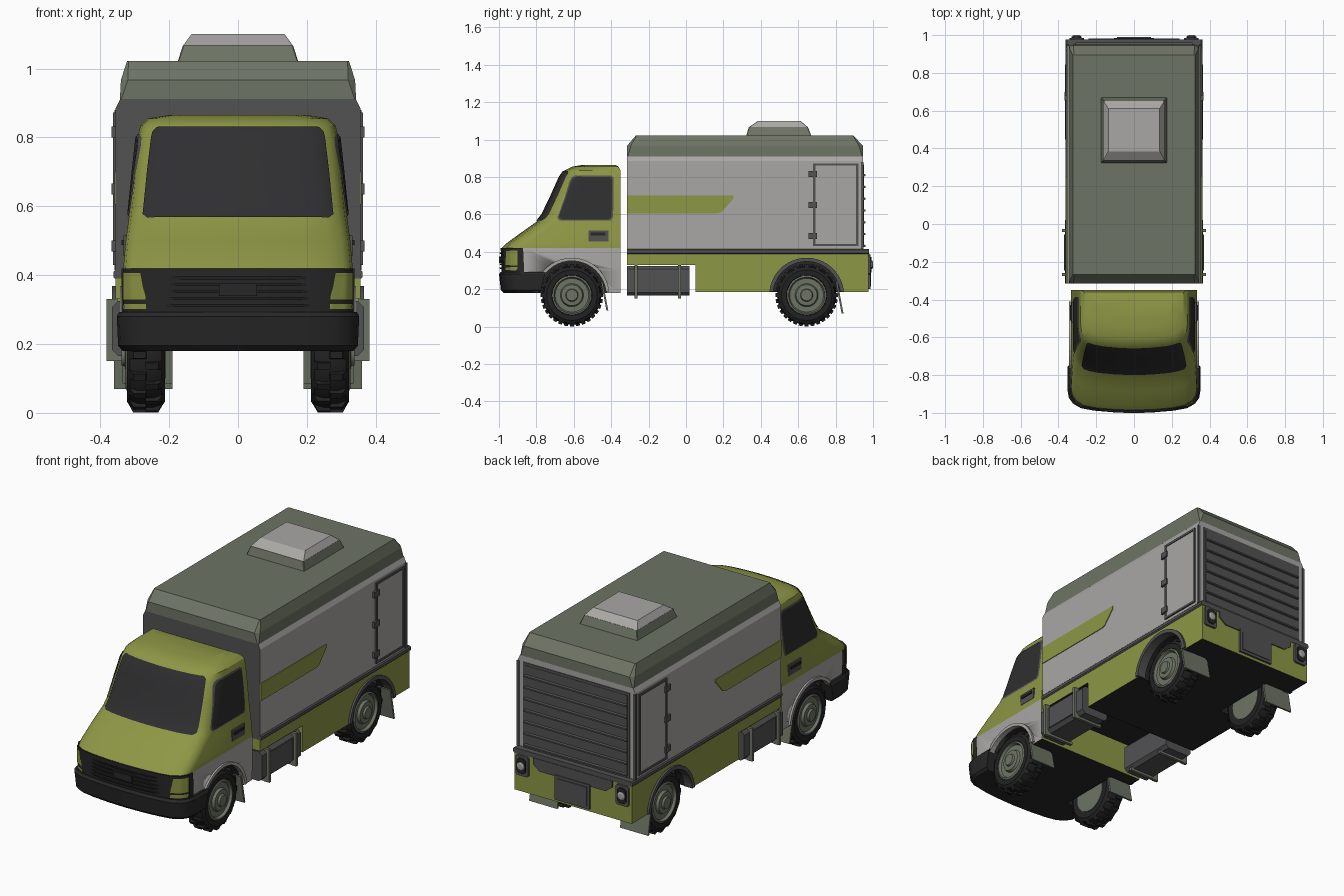
import bpy, bmesh, math
from mathutils import Vector
from mathutils.bvhtree import BVHTree

if "Cube" in bpy.data.objects:
    bpy.data.objects.remove(bpy.data.objects["Cube"])


def material(name, r, g, b):
    m = bpy.data.materials.new(name)
    m.diffuse_color = (r, g, b, 1)
    m.use_nodes = True
    m.node_tree.nodes["Principled BSDF"].inputs["Base Color"].default_value = m.diffuse_color
    return m


OLIVE = material("olive_paint", .27, .31, .06)
LIGHT = material("light_grey", .40, .39, .375)
SAGE = material("sage_grey", .155, .175, .13)
DARK = material("dark_grey", .085, .085, .088)
BLACK = material("black_plastic", .02, .02, .02)
GLASS = material("dark_glass", .028, .028, .03)
TYRE = material("tyre_rubber", .016, .016, .016)


def skin(name, rings, mat, smooth=None):
    """Join equal rings of points into a closed, capped solid."""
    bm = bmesh.new()
    vr = [[bm.verts.new(p) for p in ring] for ring in rings]
    n = len(vr[0])
    for a, b in zip(vr, vr[1:]):
        for i in range(n):
            j = (i + 1) % n
            bm.faces.new((a[i], a[j], b[j], b[i]))
    bm.faces.new(vr[0])
    bm.faces.new(vr[-1])
    bmesh.ops.recalc_face_normals(bm, faces=bm.faces)
    return finish(name, bm, mat, smooth)


def finish(name, bm, mat, smooth=None):
    me = bpy.data.meshes.new(name)
    bm.to_mesh(me)
    bm.free()
    me.materials.append(mat)
    ob = bpy.data.objects.new(name, me)
    bpy.context.collection.objects.link(ob)
    if smooth:
        activate(ob)
        bpy.ops.object.shade_smooth_by_angle(angle=math.radians(smooth))
    return ob


def activate(ob):
    bpy.ops.object.select_all(action='DESELECT')
    ob.select_set(True)
    bpy.context.view_layer.objects.active = ob


def prism(name, pts, axis, a, b, mat):
    """Extrude a profile along x (pts are y,z) or along y (pts are x,z)."""
    f = (lambda t, p: (t, p[0], p[1])) if axis == 'x' else (lambda t, p: (p[0], t, p[1]))
    return skin(name, [[f(t, p) for p in pts] for t in (a, b)], mat)


def box(name, x, y, z, mat, c=0):
    """Box from ranges, with optional chamfered edges along y."""
    (x0, x1), (y0, y1), (z0, z1) = sorted(x), y, z
    pts = [(x0, z0), (x1, z0), (x1, z1), (x0, z1)]
    if c:
        pts = [(x0 + c, z0), (x1 - c, z0), (x1, z0 + c), (x1, z1 - c),
               (x1 - c, z1), (x0 + c, z1), (x0, z1 - c), (x0, z0 + c)]
    return prism(name, pts, 'y', y0, y1, mat)


def frustum(name, levels, mat):
    """Stack of chamfered rectangles (z, half width, y0, y1, corner)."""
    rings = []
    for z, w, a, b, c in levels:
        rings.append([(w - c, a, z), (w, a + c, z), (w, b - c, z), (w - c, b, z),
                      (c - w, b, z), (-w, b - c, z), (-w, a + c, z), (c - w, a, z)])
    return skin(name, rings, mat)


NOSE = [(0, 0), (.3, .003), (.6, .012), (.8, .025), (.92, .05), (.98, .08), (1, .12)]


def nose_loft(name, slices, mat, bow=1, smooth=30):
    """Horizontal slices (z, front y, half width, rear y) with a rounded front."""
    rings = []
    for z, yf, w, yr in slices:
        half = [(u * w, yf + d * bow, z) for u, d in NOSE] + [(w, yr, z)]
        rings.append([(-x, y, z) for x, y, z in half[:0:-1]] + half)
    return skin(name, rings, mat, smooth)


def lathe(name, profile, s, y, z, mat, n=32):
    """Spin (radius, x) points around a wheel axle."""
    return skin(name, [[(s * x, y + r * math.cos(2 * math.pi * i / n), z + r * math.sin(2 * math.pi * i / n))
                        for i in range(n)] for r, x in profile], mat, 30)


def decal(name, target, rows, axis, s, mat, n=24, off=.005):
    """Thin panel from rows (z, u0, u1), laid on the target's surface."""
    src = bmesh.new()
    src.from_mesh(target.data)
    tree = BVHTree.FromBMesh(src)
    d = Vector((-s, 0, 0)) if axis == 'x' else Vector((0, 1, 0))
    bm, grid = bmesh.new(), []
    for z, a, b in rows:
        line = []
        for i in range(n + 1):
            u = a + (b - a) * i / n
            o = Vector((2 * s, u, z)) if axis == 'x' else Vector((u, -2, z))
            hit, nor, _, _ = tree.ray_cast(o, d)
            line.append(bm.verts.new(hit + nor * off))
        grid.append(line)
    for p, q in zip(grid, grid[1:]):
        for i in range(n):
            f = bm.faces.new((p[i], p[i + 1], q[i + 1], q[i]))
            f.normal_update()
            if f.normal.dot(d) > 0:
                f.normal_flip()
    src.free()
    return finish(name, bm, mat, 30)


WHEEL_Y, WHEEL_Z = (-.61, .645), .168


def cut_wells(ob, y):
    for s in (-1, 1):
        cutter = lathe("well_cutter", [(.187, .2), (.187, .6)], s, y, WHEEL_Z, BLACK, 40)
        m = ob.modifiers.new("well", 'BOOLEAN')
        m.operation, m.object, m.solver = 'DIFFERENCE', cutter, 'EXACT'
        activate(ob)
        bpy.ops.object.modifier_apply(modifier="well")
        bpy.data.objects.remove(cutter)


def paint(ob, mats, rule):
    ob.data.materials.clear()
    for m in mats:
        ob.data.materials.append(m)
    for p in ob.data.polygons:
        p.material_index = rule(p.center, p.normal)


def in_well(c, n, y):
    r = math.hypot(c.y - y, c.z - WHEEL_Z)
    return n.z < -.5 or (r < .19 and c.z < .37 and (abs(n.x) < .5 or abs(c.x) < .25))


# Cab shell
cab = nose_loft("cab", [
    (.18, -.965, .33, -.35), (.30, -.975, .333, -.35), (.42, -.985, .333, -.35), (.445, -.96, .331, -.35),
    (.50, -.885, .326, -.35), (.56, -.80, .318, -.35), (.60, -.768, .313, -.35), (.70, -.72, .303, -.35),
    (.80, -.675, .292, -.35), (.835, -.65, .283, -.35), (.855, -.61, .262, -.36), (.865, -.55, .20, -.38)], OLIVE)
cut_wells(cab, WHEEL_Y[0])
paint(cab, (OLIVE, LIGHT, BLACK), lambda c, n: 2 if c.z < .4 and in_well(c, n, WHEEL_Y[0])
      else 1 if c.z < .42 and n.y < .5 else 0)

# Windows
decal("windshield", cab, [(z, -w, w) for z, w in (
    (.565, .262), (.575, .275), (.60, .272), (.65, .267), (.70, .262), (.75, .256),
    (.80, .25), (.815, .246), (.828, .232))], 'y', 1, GLASS)
SIDE = [(.572, -.665, -.412), (.585, -.68, -.40), (.64, -.66, -.396), (.70, -.638, -.395),
        (.77, -.613, -.395), (.79, -.602, -.397), (.80, -.582, -.41)]
for s in (-1, 1):
    decal("side_window_seal", cab, [(z + (.008 if z > .7 else -.006), a - .008, b + .008) for z, a, b in SIDE],
          'x', s, DARK, off=.003)
    decal("side_window", cab, SIDE, 'x', s, GLASS, off=.006)
    box("door_handle_cup", (s * .31, s * .332), (-.522, -.415), (.455, .515), DARK)
    box("door_handle", (s * .32, s * .338), (-.51, -.43), (.488, .502), BLACK)

# Bumper, grille and headlights
nose_loft("front_bumper", [(.18, -.975, .335, -.78), (.195, -.99, .348, -.775),
                           (.28, -1.0, .352, -.755), (.293, -.99, .345, -.75)], BLACK)
grille = nose_loft("grille", [(.29, -.985, .338, -.90), (.42, -.991, .338, -.90)], BLACK)
for i in range(5):
    z = .308 + i * .02
    nose_loft("grille_slat", [(z, -.995, .225, -.93), (z + .008, -.997, .225, -.93)], BLACK, .45)
box("grille_plate", (-.055, .055), (-1.0, -.97), (.34, .375), BLACK)
for s in (-1, 1):
    decal("headlight", grille, [(.328, s * .265, s * .334), (.365, s * .272, s * .334),
                                (.408, s * .28, s * .334)], 'y', 1, OLIVE, 14)
    decal("indicator", grille, [(.30, s * .265, s * .33), (.318, s * .265, s * .333)], 'y', 1, OLIVE, 14)

# Cargo box and roof
cargo = prism("cargo_box", [(-.355, .40), (.355, .40), (.355, .885), (.342, .912), (-.342, .912), (-.355, .885)],
              'y', -.315, .945, LIGHT)
paint(cargo, (LIGHT, DARK), lambda c, n: 1 if n.y < -.5 else 0)
frustum("cargo_roof", [(.91, .343, -.315, .945, .004), (.967, .340, -.315, .945, .02),
                       (1.022, .322, -.268, .895, .004)], SAGE)
frustum("roof_hatch_base", [(1.02, .175, .322, .67, .003), (1.067, .160, .336, .652, .003)], SAGE)
frustum("roof_hatch_lid", [(1.066, .160, .336, .652, .003), (1.10, .135, .385, .612, .003)], LIGHT)

# Lower skirt with wheel wells, and rail
skirt = prism("skirt", [(-.315, .39), (-.315, .33), (.05, .33), (.05, .185), (.975, .185), (.975, .39)],
              'x', -.355, .355, OLIVE)
cut_wells(skirt, WHEEL_Y[1])
paint(skirt, (OLIVE, BLACK), lambda c, n: 1 if in_well(c, n, WHEEL_Y[1]) else 0)
box("lower_rail", (-.362, .362), (-.315, .978), (.388, .415), DARK, .006)

# Rear shutter with overlapping slats
box("shutter_frame", (-.322, .322), (.94, .949), (.415, .88), DARK)
N, Z0, H = 7, .425, .063
slats = [(.94, Z0)]
for i in range(N):
    z = Z0 + i * H
    slats += [(.960, z + .002), (.960, z + .010), (.951, z + .014), (.951, z + H)]
prism("rear_shutter", slats + [(.94, Z0 + N * H)], 'x', -.31, .31, DARK)

# Rear panel, step and tail lights
prism("rear_panel", [(-.24, .39), (-.24, .355), (-.20, .325), (.20, .325), (.24, .355), (.24, .39)],
      'y', .97, .981, DARK)
box("rear_step", (-.105, .105), (.96, .986), (.20, .335), DARK)
box("rear_step_plate", (-.09, .09), (.98, .99), (.215, .32), DARK)

for s in (-1, 1):
    box("tail_light_housing", (s * .265, s * .342), (.96, .986), (.275, .385), DARK, .008)
    box("tail_light_bezel", (s * .278, s * .33), (.98, .993), (.29, .372), BLACK, .012)
    skin("tail_light_lens", [[(s * .304 + r * math.cos(k * math.pi / 6), y, .331 + r * math.sin(k * math.pi / 6))
                              for k in range(12)] for r, y in ((.024, .985), (.022, .996), (.014, 1.0))], LIGHT)

    # Side stripe and side door
    prism("side_stripe", [(-.315, .605), (.165, .605), (.19, .612), (.255, .685), (.255, .70), (-.315, .70)],
          'x', s * .35, s * .359, OLIVE)
    for y, z in (((.678, .692), (.43, .872)), ((.908, .922), (.43, .872)),
                 ((.692, .908), (.43, .442)), ((.692, .908), (.86, .872))):
        box("side_door_frame", (s * .35, s * .363), y, z, DARK)
    box("side_door", (s * .35, s * .359), (.692, .908), (.442, .86), LIGHT)
    for z in (.485, .65, .815):
        box("door_hinge", (s * .35, s * .368), (.655, .70), (z - .016, z + .016), DARK)
    box("rear_corner_trim", (s * .345, s * .359), (.935, .95), (.415, .88), DARK)

    # Toolbox with straps
    box("toolbox", (s * .2, s * .366), (-.315, .02), (.165, .325), DARK, .018)
    box("toolbox_lid", (s * .34, s * .371), (-.245, -.055), (.185, .305), DARK)
    for y in (-.268, -.035):
        box("toolbox_strap", (s * .35, s * .382), (y - .008, y + .008), (.15, .33), SAGE)
        box("toolbox_strap_base", (s * .2, s * .37), (y - .008, y + .008), (.152, .17), SAGE)

    # Arch flares
    for y, mat, x1, r0, r1, rise in ((WHEEL_Y[0], LIGHT, .343, .183, .2, 1), (WHEEL_Y[1], DARK, .366, .18, .2, 1)):
        ang = [math.radians(6 + 168 * i / 20) for i in range(21)]
        arc = [(y + r * math.cos(a), WHEEL_Z + r * math.sin(a))
               for r, aa in ((r0, ang), (r1, ang[::-1])) for a in aa]
        prism("arch_flare", arc, 'x', s * .315, s * x1, mat)

    # Mud flaps
    prism("front_mud_flap", [(-.455, .24), (-.445, .24), (-.415, .085), (-.425, .085)], 'x', s * .19, s * .335, SAGE)
    prism("rear_mud_flap", [(.80, .24), (.81, .24), (.842, .07), (.832, .07)], 'x', s * .19, s * .36, SAGE)

    # Wheels
    for y in WHEEL_Y:
        lathe("tyre", [(.10, .215), (.135, .212), (.150, .222), (.158, .245), (.158, .29), (.150, .313),
                       (.135, .323), (.108, .322), (.104, .30)], s, y, WHEEL_Z, TYRE)
        lathe("rim", [(.02, .21), (.10, .212), (.106, .30), (.106, .322), (.097, .326), (.09, .312), (.062, .312),
                      (.056, .326), (.034, .328), (.03, .338), (.004, .338)], s, y, WHEEL_Z, SAGE)
        bm = bmesh.new()
        for i in range(32):
            a = math.pi * i / 16
            x0, x1 = ((.266, .318), (.217, .269))[i % 2]
            er, et = Vector((0, math.cos(a), math.sin(a))), Vector((0, -math.sin(a), math.cos(a)))
            vs = [bm.verts.new(Vector((s * (x if r < .15 else .268 + (x - .268) * .72), y, WHEEL_Z)) + er * r + et * t)
                  for r, w in ((.142, .013), (.1675, .010)) for x, t in ((x0, -w), (x1, -w), (x1, w), (x0, w))]
            for f in ((0, 1, 2, 3), (4, 5, 6, 7), (0, 1, 5, 4), (1, 2, 6, 5), (2, 3, 7, 6), (3, 0, 4, 7)):
                bm.faces.new([vs[k] for k in f])
        bmesh.ops.recalc_face_normals(bm, faces=bm.faces)
        finish("tyre_tread", bm, TYRE)
